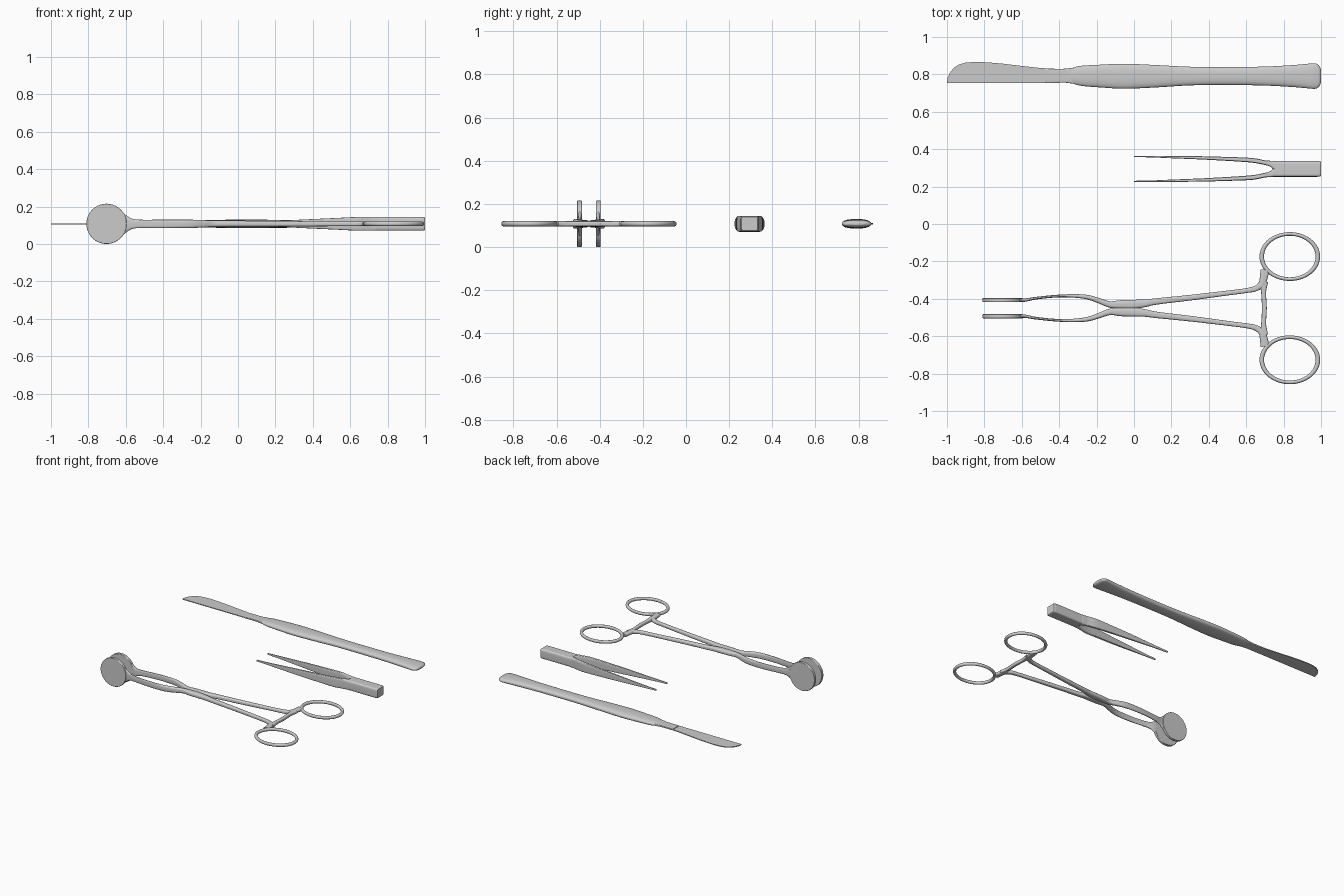
import bpy, bmesh
from math import cos, sin, pi, copysign
from mathutils import Vector

if "Cube" in bpy.data.objects:
    bpy.data.objects.remove(bpy.data.objects["Cube"])

Z = 0.108      # common mid-height of all tools
MID = -0.45    # symmetry line of the clamp


def finish(name, bm):
    bmesh.ops.recalc_face_normals(bm, faces=bm.faces)
    me = bpy.data.meshes.new(name)
    bm.to_mesh(me)
    bm.free()
    ob = bpy.data.objects.new(name, me)
    bpy.context.collection.objects.link(ob)
    smooth(ob)
    return ob


def smooth(ob):
    bpy.ops.object.select_all(action='DESELECT')
    ob.select_set(True)
    bpy.context.view_layer.objects.active = ob
    bpy.ops.object.shade_smooth_by_angle(angle=0.6)


def spline(rows, steps):
    # Catmull-Rom through (x, y, half width, half height) rows
    pts = [Vector(r) for r in rows]
    out = []
    for i in range(len(pts) - 1):
        b, c = pts[i], pts[i + 1]
        a = pts[i - 1] if i else b
        d = pts[i + 2] if i + 2 < len(pts) else c
        for k in range(steps):
            t = k / steps
            out.append(0.5 * (2 * b + (c - a) * t + (2 * a - 5 * b + 4 * c - d) * t * t
                              + (3 * b - a - 3 * c + d) * t ** 3))
    return out + [pts[-1]]


def loft(name, rows, power=2.0, tilt=True, axis=None, n=28, steps=5):
    # superellipse sections along a planar path; axis mirrors the path in y
    if axis is not None:
        rows = [(x, 2 * axis - y, w, h) for x, y, w, h in rows]
    pts = spline(rows, steps)
    bm = bmesh.new()
    rings = []
    for i, p in enumerate(pts):
        q = pts[min(i + 1, len(pts) - 1)] - pts[max(i - 1, 0)]
        nrm = Vector((-q[1], q[0])).normalized() if tilt else Vector((0, 1))
        ring = []
        for k in range(n):
            a = 2 * pi * (k + 0.5) / n
            c = copysign(abs(cos(a)) ** (2 / power), cos(a)) * p[2]
            s = copysign(abs(sin(a)) ** (2 / power), sin(a)) * p[3]
            ring.append(bm.verts.new((p[0] + nrm.x * c, p[1] + nrm.y * c, Z + s)))
        rings.append(ring)
    for r0, r1 in zip(rings, rings[1:]):
        for k in range(n):
            j = (k + 1) % n
            bm.faces.new((r0[k], r0[j], r1[j], r1[k]))
    bm.faces.new(rings[0])
    bm.faces.new(rings[-1])
    return finish(name, bm)


# --- scalpel: thin blade plate ---
blade = [(-1, .755), (-.997, .78), (-.985, .808), (-.965, .833), (-.935, .853), (-.9, .863),
         (-.84, .867), (-.78, .864), (-.7, .857), (-.6, .845), (-.5, .834), (-.4, .828), (-.4, .755)]
bm = bmesh.new()
f = bm.faces.new([bm.verts.new((x, y, Z - .003)) for x, y in blade])
ext = bmesh.ops.extrude_face_region(bm, geom=[f])
bmesh.ops.translate(bm, vec=(0, 0, .006),
                    verts=[v for v in ext['geom'] if isinstance(v, bmesh.types.BMVert)])
finish("scalpel_blade", bm)

# flat neck that holds the blade, then the swelling handle
loft("scalpel_neck", [(-.472, .793, .038, .007), (-.38, .793, .037, .008),
                      (-.33, .793, .042, .010), (-.27, .793, .05, .012)], 5, False)
loft("scalpel_handle", [(-.34, .793, .036, .010), (-.31, .793, .048, .015), (-.27, .792, .055, .018),
                        (-.18, .791, .061, .02), (-.05, .790, .067, .022), (.12, .790, .060, .022),
                        (.3, .791, .050, .021), (.5, .791, .048, .021), (.7, .791, .051, .021),
                        (.85, .791, .059, .021), (.94, .791, .067, .019), (.97, .791, .068, .017),
                        (.988, .791, .058, .014), (.997, .791, .042, .009), (1, .791, .03, .005)], 2.5, False)

# --- tweezers: two mirrored halves fused at the back ---
half = [(0, .361, .003, .006), (.1, .360, .004, .010), (.2, .3575, .006, .015), (.35, .354, .0085, .023),
        (.5, .348, .0105, .030), (.6, .343, .012, .035), (.65, .338, .0125, .037), (.70, .328, .0125, .037),
        (.73, .322, .016, .037), (.745, .314, .023, .037), (.752, .312, .0245, .037),
        (.80, .312, .0245, .037), (.97, .312, .0245, .037), (.993, .312, .0235, .036), (1, .312, .020, .032)]
loft("tweezer_arm_upper", half, 5, False, n=32)
loft("tweezer_arm_lower", half, 5, False, axis=.2945, n=32)
loft("tweezer_body", [(.755, .2945, .038, .037), (.97, .2945, .038, .037),
                      (.993, .2945, .037, .036), (1, .2945, .034, .032)], 9, False, n=32)

# --- ring-handled clamp: everything mirrored about its centre line ---
arm = [(-.65, -.408, .009, .085), (-.615, -.408, .009, .060), (-.585, -.407, .009, .037),
       (-.56, -.403, .008, .026), (-.52, -.396, .007, .022), (-.42, -.386, .007, .022),
       (-.33, -.384, .009, .022), (-.25, -.391, .012, .022), (-.19, -.409, .014, .020),
       (-.13, -.430, .017, .017), (-.07, -.430, .023, .017), (.0, -.429, .024, .017),
       (.06, -.424, .020, .016), (.12, -.414, .017, .015), (.3, -.394, .015, .014),
       (.5, -.369, .013, .013), (.6, -.356, .013, .013), (.65, -.345, .015, .013),
       (.682, -.322, .018, .013), (.694, -.285, .021, .013), (.70, -.245, .024, .012)]
bar = [(.692, -.31, .026, .012), (.693, -.335, .018, .012), (.693, -.37, .013, .012),
       (.696, -.42, .013, .012), (.697, -.452, .013, .012)]
for side, axis, s in (("upper", None, 1), ("lower", MID, -1)):
    loft("clamp_arm_" + side, arm, 2.8, axis=axis)
    loft("clamp_ratchet_" + side, bar, 3.5, axis=axis)
    # round gripping pad
    bpy.ops.mesh.primitive_cylinder_add(vertices=64, radius=.1075, depth=.022,
                                        location=(-.703, MID + s * .0435, Z), rotation=(pi / 2, 0, 0))
    pad = bpy.context.object
    pad.name = "clamp_pad_" + side
    bev = pad.modifiers.new("rim", 'BEVEL')
    bev.width, bev.segments, bev.limit_method = .004, 3, 'ANGLE'
    smooth(pad)
    # oval finger ring
    bpy.ops.mesh.primitive_torus_add(major_segments=64, minor_segments=16, major_radius=.15,
                                     minor_radius=.012, location=(.833, MID + s * .276, Z))
    ring = bpy.context.object
    ring.name = "clamp_ring_" + side
    ring.scale = (1, .805, 1)
    smooth(ring)
